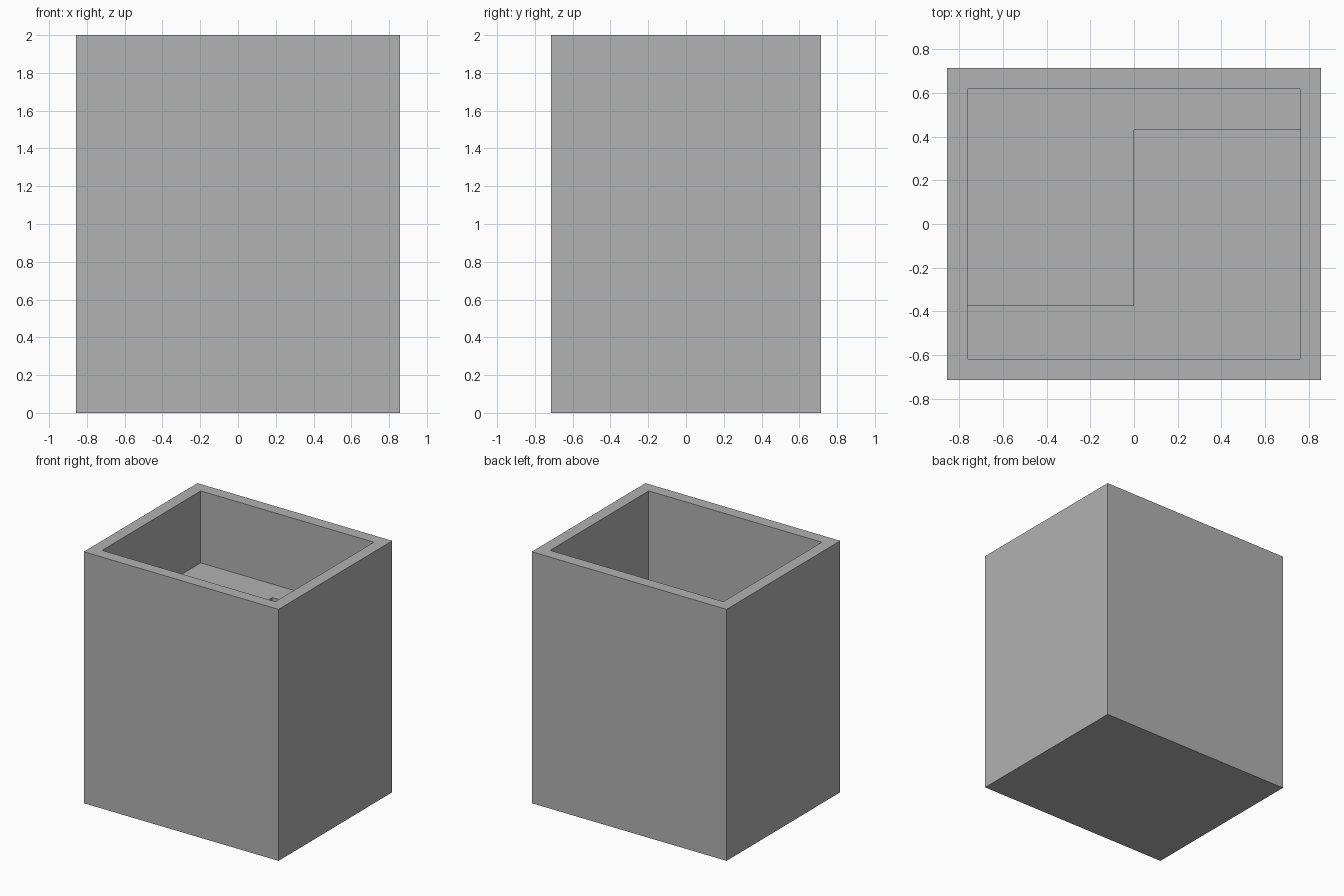
import bpy
import bmesh

cube = bpy.data.objects.get("Cube")
if cube:
    bpy.data.objects.remove(cube, do_unlink=True)

HALF_X, HALF_Y, HEIGHT = 0.857, 0.714, 2.0
WALL = 0.095
STEP_TOP = 1.428
EMBED = 0.02

grey = bpy.data.materials.new("plain_grey")
colour = (0.445, 0.445, 0.445, 1)
grey.use_nodes = True
grey.diffuse_color = colour
grey.node_tree.nodes["Principled BSDF"].inputs["Base Color"].default_value = colour


def finish(bm, name):
    bmesh.ops.recalc_face_normals(bm, faces=bm.faces)
    mesh = bpy.data.meshes.new(name)
    bm.to_mesh(mesh)
    bm.free()
    mesh.materials.append(grey)
    obj = bpy.data.objects.new(name, mesh)
    bpy.context.collection.objects.link(obj)
    return obj


def prism(outline, bottom, top):
    """Upright prism over a flat outline; returns the bmesh and its top face."""
    bm = bmesh.new()
    base = bm.faces.new([bm.verts.new((x, y, bottom)) for x, y in outline])
    result = bmesh.ops.extrude_face_region(bm, geom=[base], use_keep_orig=True)
    verts = [g for g in result["geom"] if isinstance(g, bmesh.types.BMVert)]
    bmesh.ops.translate(bm, verts=verts, vec=(0, 0, top - bottom))
    cap = next(g for g in result["geom"] if isinstance(g, bmesh.types.BMFace))
    bmesh.ops.recalc_face_normals(bm, faces=bm.faces)
    return bm, cap


# Open box: inset the top for the rim, then sink the centre to form the cavity
corners = [(-HALF_X, -HALF_Y), (HALF_X, -HALF_Y), (HALF_X, HALF_Y), (-HALF_X, HALF_Y)]
bm, cap = prism(corners, 0, HEIGHT)
bmesh.ops.inset_region(bm, faces=[cap], thickness=WALL, use_even_offset=True)
well = bmesh.ops.extrude_discrete_faces(bm, faces=[cap])["faces"][0]
bmesh.ops.translate(bm, verts=well.verts, vec=(0, 0, WALL - HEIGHT))
finish(bm, "box_shell")

# L-shaped raised step inside, slightly embedded in the walls and floor
x_in = HALF_X - WALL + EMBED
y_in = HALF_Y - WALL + EMBED
outline = [(-x_in, -0.375), (0, -0.375), (0, 0.43),
           (x_in, 0.43), (x_in, y_in), (-x_in, y_in)]
bm, cap = prism(outline, WALL - EMBED, STEP_TOP)
finish(bm, "inner_step")
